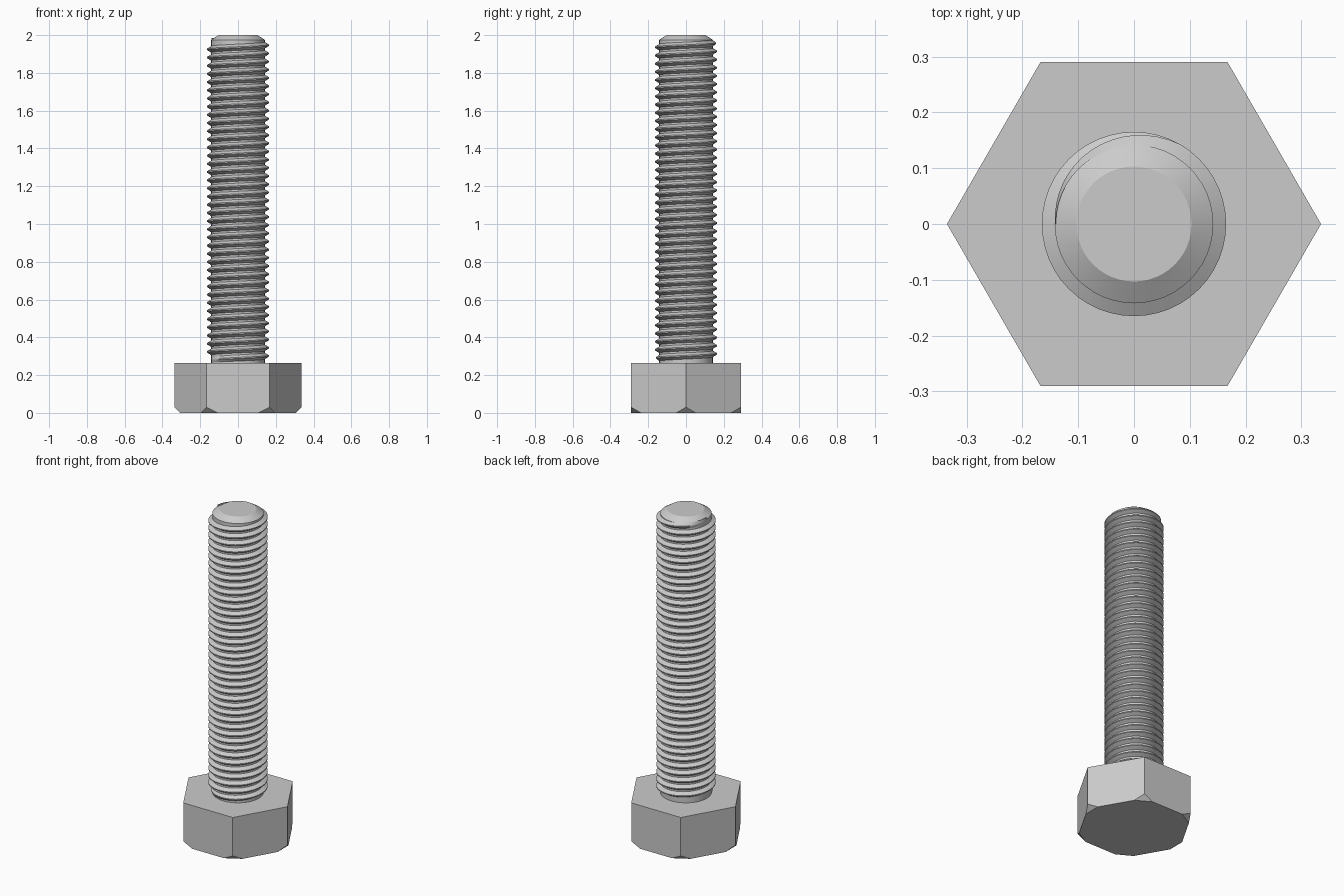
import bpy, bmesh
from math import sin, cos, pi, radians
from mathutils import Vector

cube = bpy.data.objects.get("Cube")
if cube:
    bpy.data.objects.remove(cube, do_unlink=True)

steel = bpy.data.materials.new("steel grey")
steel.use_nodes = True
grey = (0.6, 0.6, 0.6, 1)
steel.diffuse_color = grey
steel.node_tree.nodes["Principled BSDF"].inputs["Base Color"].default_value = grey

SEGS = 48          # steps per turn, shared by core and thread
HEAD_TOP = 0.265
ROOT, CREST = 0.142, 0.165


def ring(bm, radius, z, count):
    return [bm.verts.new((radius * cos(2 * pi * i / count),
                          radius * sin(2 * pi * i / count), z)) for i in range(count)]


def bridge(bm, low, high):
    n = len(low)
    for i in range(n):
        j = (i + 1) % n
        bm.faces.new((low[i], low[j], high[j], high[i]))


def finish(name, bm, smooth):
    bmesh.ops.recalc_face_normals(bm, faces=bm.faces[:])
    mesh = bpy.data.meshes.new(name)
    bm.to_mesh(mesh)
    bm.free()
    mesh.materials.append(steel)
    obj = bpy.data.objects.new(name, mesh)
    bpy.context.collection.objects.link(obj)
    if smooth:
        bpy.ops.object.select_all(action='DESELECT')
        obj.select_set(True)
        bpy.context.view_layer.objects.active = obj
        bpy.ops.object.shade_smooth_by_angle(angle=radians(30))
    return obj


def lathe(name, profile, count, smooth):
    bm = bmesh.new()
    rings = [ring(bm, r, z, count) for r, z in profile]
    for low, high in zip(rings, rings[1:]):
        bridge(bm, low, high)
    bm.faces.new(rings[0][::-1])
    bm.faces.new(rings[-1])
    return finish(name, bm, smooth)


# Hexagonal head, with each lower corner cut off at 45 degrees
bm = bmesh.new()
low, high = ring(bm, 0.335, 0, 6), ring(bm, 0.335, HEAD_TOP, 6)
bridge(bm, low, high)
bm.faces.new(low[::-1])
bm.faces.new(high)
for i in range(6):
    out = Vector((cos(i * pi / 3), sin(i * pi / 3), 0))
    cut = bmesh.ops.bisect_plane(bm, geom=bm.verts[:] + bm.edges[:] + bm.faces[:],
                                 plane_co=out * 0.305, plane_no=out - Vector((0, 0, 1)),
                                 clear_outer=True)
    edges = [e for e in cut["geom_cut"] if isinstance(e, bmesh.types.BMEdge)]
    bmesh.ops.holes_fill(bm, edges=edges, sides=0)
finish("hex_head", bm, False)

# Shaft core with a chamfered tip
lathe("shaft_core", [(ROOT, HEAD_TOP - 0.02), (ROOT, 1.975), (0.103, 2.0)], SEGS, True)

# Right-hand thread ridge, fading into the core at both ends
TURNS, START, END = 39, 0.28, 1.968
RUNOUT = SEGS // 3
steps = TURNS * SEGS
bm = bmesh.new()
previous = None
for i in range(steps + 1):
    angle = pi + 2 * pi * i / SEGS
    z = START + (END - START) * i / steps
    fade = min(1, i / RUNOUT, (steps - i) / RUNOUT)
    crest = ROOT - 0.001 + (CREST - ROOT + 0.001) * fade
    section = [(ROOT - 0.002, -0.018), (crest, -0.003),
               (crest, 0.003), (ROOT - 0.002, 0.018)]
    row = [bm.verts.new((r * cos(angle), r * sin(angle), z + dz)) for r, dz in section]
    if previous:
        for k in range(3):
            bm.faces.new((previous[k], row[k], row[k + 1], previous[k + 1]))
    previous = row
# Close the two blunt ends inside the core
bm.verts.ensure_lookup_table()
bm.faces.new(bm.verts[:4])
bm.faces.new(previous)
finish("screw_thread", bm, True)
